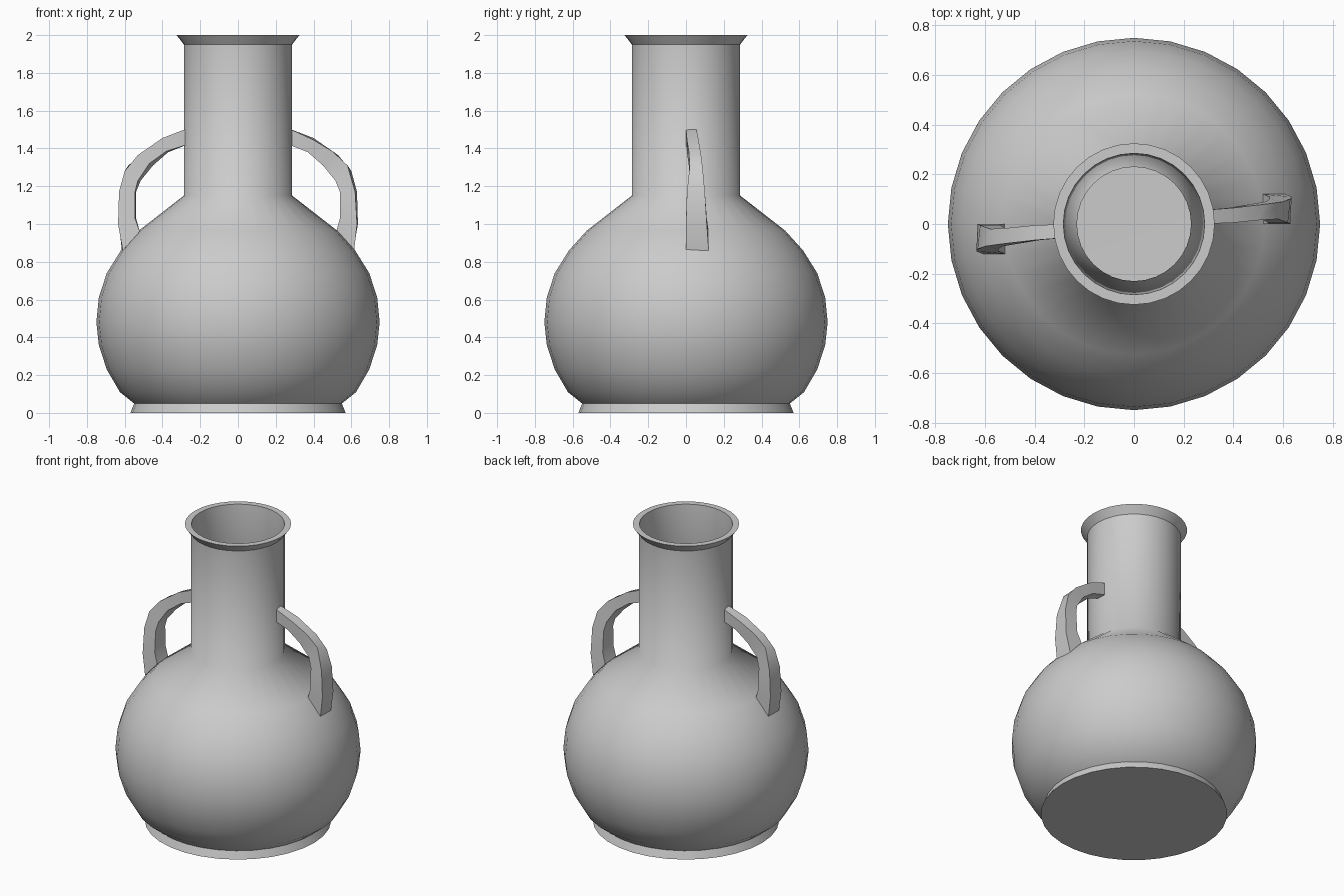
import bpy, bmesh, math

if "Cube" in bpy.data.objects:
    bpy.data.objects.remove(bpy.data.objects["Cube"])

SIDES = 32


def finish(bm, name):
    bmesh.ops.recalc_face_normals(bm, faces=bm.faces)
    mesh = bpy.data.meshes.new(name)
    bm.to_mesh(mesh)
    bm.free()
    obj = bpy.data.objects.new(name, mesh)
    bpy.context.collection.objects.link(obj)
    return obj


def lathe(name, profile, sharp):
    """Revolve (radius, z) points; profile indices in sharp stay creased."""
    bm = bmesh.new()
    rings = []
    for r, z in profile:
        if r == 0:
            rings.append([bm.verts.new((0, 0, z))] * SIDES)
        else:
            rings.append([bm.verts.new((r * math.cos(2 * math.pi * k / SIDES),
                                        r * math.sin(2 * math.pi * k / SIDES), z))
                          for k in range(SIDES)])
    for a, b in zip(rings, rings[1:]):
        for k in range(SIDES):
            n = (k + 1) % SIDES
            quad = list(dict.fromkeys((a[k], a[n], b[n], b[k])))
            bm.faces.new(quad).smooth = True
    for i in sharp:
        for k in range(SIDES):
            bm.edges.get((rings[i][k], rings[i][(k + 1) % SIDES])).smooth = False
    return finish(bm, name)


def handle(name, sign):
    """Bridge four-cornered sections; sign -1 turns the handle half a turn."""
    bm = bmesh.new()
    rings = []
    for y0, y1, near_out, near_in, far_out, far_in in SECTIONS:
        corners = [(near_out, y0), (far_out, y1), (far_in, y1), (near_in, y0)]
        rings.append([bm.verts.new((sign * x, sign * y, z)) for (x, z), y in corners])
    for a, b in zip(rings, rings[1:]):
        for k in range(4):
            n = (k + 1) % 4
            bm.faces.new((a[k], a[n], b[n], b[k]))
    bm.faces.new(rings[0])
    bm.faces.new(rings[-1])
    obj = finish(bm, name)
    bpy.ops.object.select_all(action='DESELECT')
    obj.select_set(True)
    bpy.context.view_layer.objects.active = obj
    bpy.ops.object.shade_smooth_by_angle(angle=math.radians(30))
    return obj


# Hollow vase: foot, round belly, neck, flared lip, then the inside wall
outer = [(0, 0), (0.57, 0), (0.55, 0.05), (0.625, 0.11), (0.695, 0.23), (0.737, 0.36),
         (0.75, 0.48), (0.737, 0.61), (0.695, 0.74), (0.62, 0.86), (0.525, 0.965),
         (0.287, 1.15), (0.287, 1.95), (0.325, 2.0)]
inner = [(0.285, 2.0), (0.23, 1.13), (0.48, 0.92), (0.63, 0.73), (0.69, 0.48),
         (0.64, 0.24), (0.51, 0.06), (0, 0.05)]
lip = len(outer) - 1
lathe("vase_body", outer + inner, [1, 2, lip - 1, lip, lip + 1, lip + 7 - 0])

# Handle sections: near y, far y, then (x, z) of near outer/inner and far outer/inner
SECTIONS = [
    (0.000, 0.055, (0.27, 1.505), (0.27, 1.42), (0.27, 1.505), (0.27, 1.42)),
    (0.005, 0.065, (0.40, 1.445), (0.37, 1.38), (0.40, 1.455), (0.38, 1.385)),
    (0.015, 0.08, (0.50, 1.385), (0.45, 1.31), (0.53, 1.365), (0.47, 1.32)),
    (0.020, 0.09, (0.58, 1.31), (0.515, 1.23), (0.60, 1.28), (0.53, 1.23)),
    (0.005, 0.10, (0.62, 1.17), (0.54, 1.17), (0.63, 1.17), (0.545, 1.17)),
    (0.000, 0.11, (0.63, 1.00), (0.54, 1.03), (0.635, 1.00), (0.545, 1.03)),
    (0.000, 0.12, (0.615, 0.86), (0.52, 0.96), (0.61, 0.86), (0.52, 0.96)),
]
handle("right_handle", 1)
handle("left_handle", -1)
